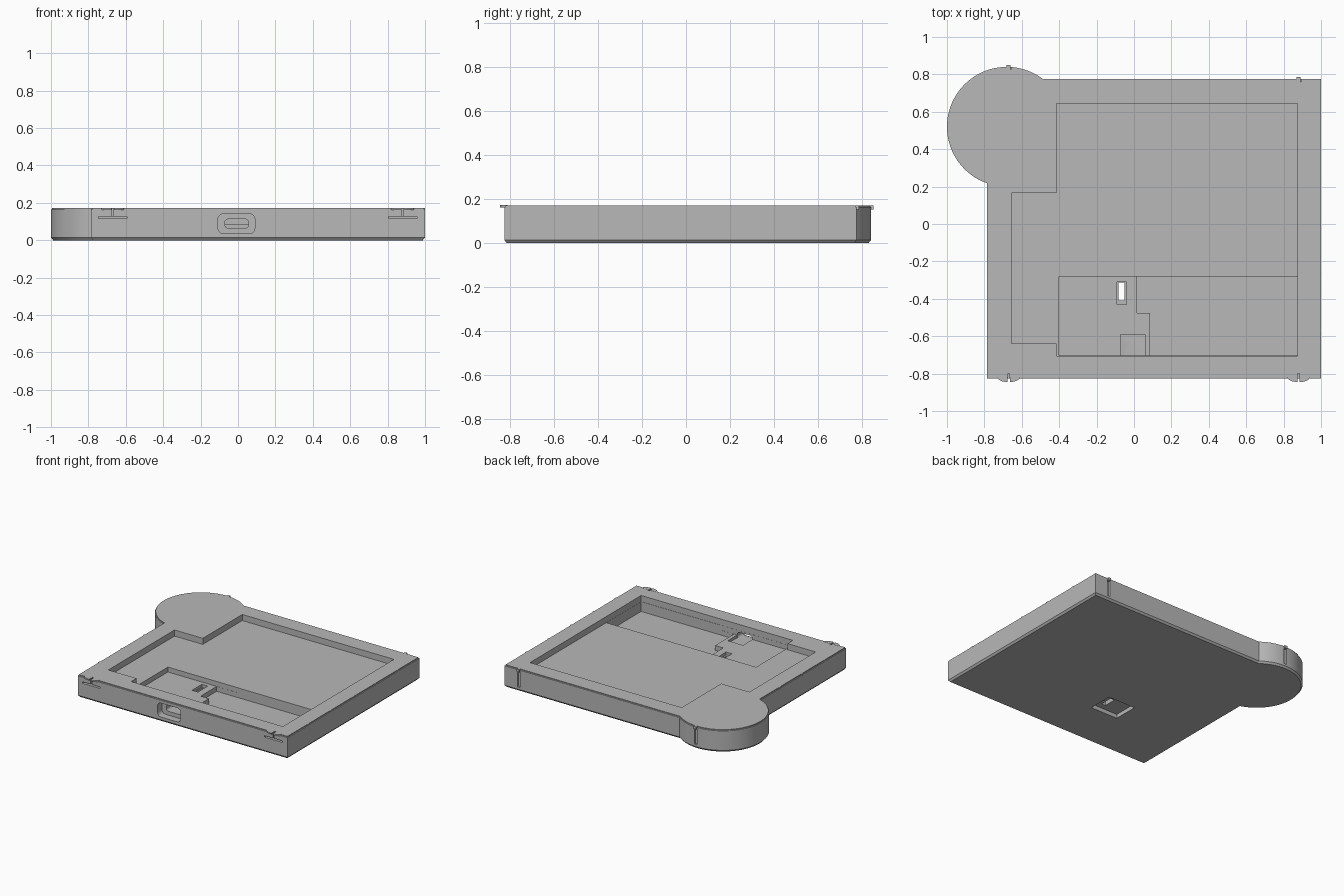
import bpy, bmesh, math

cube = bpy.data.objects.get("Cube")
if cube:
    bpy.data.objects.remove(cube, do_unlink=True)

grey = bpy.data.materials.new("plain grey")
grey.use_nodes = True
grey.diffuse_color = (0.48, 0.48, 0.48, 1)
grey.node_tree.nodes["Principled BSDF"].inputs["Base Color"].default_value = grey.diffuse_color

TOP = 0.172
FRONT, BACK, LEFT, RIGHT = -0.825, 0.775, 1.0, -0.785
CX, CY, R = -0.68, 0.52, 0.32


def loft(name, levels):
    """Solid through equal-length outlines, given as (z, points)."""
    bm = bmesh.new()
    rings = [[bm.verts.new((x, y, z)) for x, y in pts] for z, pts in levels]
    n = len(rings[0])
    for low, high in zip(rings, rings[1:]):
        for i in range(n):
            j = (i + 1) % n
            bm.faces.new((low[i], low[j], high[j], high[i]))
    bm.faces.new(rings[0][::-1])
    bm.faces.new(rings[-1])
    bmesh.ops.recalc_face_normals(bm, faces=bm.faces)
    mesh = bpy.data.meshes.new(name)
    bm.to_mesh(mesh)
    bm.free()
    mesh.materials.append(grey)
    obj = bpy.data.objects.new(name, mesh)
    bpy.context.collection.objects.link(obj)
    return obj


def prism(name, pts, z0, z1):
    return loft(name, [(z0, pts), (z1, pts)])


def box(name, x0, x1, y0, y1, z0, z1):
    return prism(name, [(x0, y0), (x1, y0), (x1, y1), (x0, y1)], z0, z1)


def rounded_slot(name, x0, x1, z0, z1, y0, y1, r):
    """Rounded rectangle in the front plane, running from y0 to y1."""
    pts = []
    corners = [(x1 - r, z1 - r), (x0 + r, z1 - r), (x0 + r, z0 + r), (x1 - r, z0 + r)]
    for k, (cx, cz) in enumerate(corners):
        for s in range(7):
            a = math.radians(90 * k + 15 * s)
            pts.append((cx + r * math.cos(a), cz + r * math.sin(a)))
    obj = prism(name, pts, y0, y1)
    for v in obj.data.vertices:
        v.co = (v.co.x, v.co.z, v.co.y)
    obj.data.flip_normals()
    return obj


def outline(inset):
    """Rectangle merged with the round corner lobe, moved inwards."""
    r = R - inset
    x0, x1, y0, y1 = RIGHT + inset, LEFT - inset, FRONT + inset, BACK - inset
    start = math.acos((y1 - CY) / r)
    a0 = math.pi / 2 - start
    a1 = math.pi * 1.5 - math.asin((CX - x0) / r)
    arc = [a0 + (a1 - a0) * i / 64 for i in range(65)]
    lobe = [(CX + r * math.cos(a), CY + r * math.sin(a)) for a in arc]
    return [(x0, y0), (x1, y0), (x1, y1)] + lobe


# Main tray with chamfered underside and a fine lip on the top edge
body = loft("case_body", [(0, outline(0.012)), (0.014, outline(0)),
                          (0.164, outline(0)), (0.165, outline(0.005)),
                          (TOP, outline(0.005))])

OVER = TOP + 0.05
cutters = [
    # Shallow pocket with stepped corners
    prism("shallow_pocket", [(-0.655, -0.64), (-0.415, -0.64), (-0.415, -0.705),
                             (0.875, -0.705), (0.875, 0.645), (-0.415, 0.645),
                             (-0.415, 0.165), (-0.655, 0.165)], 0.125, OVER),
    # Raised shelf, then the deep bay beside it
    box("shelf_pocket", -0.4, 0.2, -0.704, -0.28, 0.087, OVER),
    prism("deep_pocket", [(0.015, -0.281), (0.015, -0.475), (0.085, -0.475),
                          (0.085, -0.703), (0.874, -0.703), (0.874, -0.281)], 0.05, OVER),
    # Front port and its seat in the shelf
    rounded_slot("port_recess", -0.107, 0.09, 0.035, 0.142, -0.9, -0.77, 0.03),
    rounded_slot("port_hole", -0.07, 0.056, 0.065, 0.113, -0.9, -0.65, 0.018),
    box("port_seat", -0.072, 0.058, -0.702, -0.59, 0.066, OVER),
    # Switch slot through the floor, recessed below
    box("switch_seat", -0.09, -0.04, -0.43, -0.31, 0.065, OVER),
    box("switch_hole", -0.083, -0.05, -0.41, -0.312, -0.1, OVER),
    box("underside_recess", -0.225, 0.005, -0.455, -0.265, -0.1, 0.03),
]

# Front clip grooves
for x in (-0.67, 0.88):
    cutters += [
        box("clip_groove", x - 0.076, x + 0.076, -0.9, -0.785, 0.116, 0.128),
        box("clip_stem", x - 0.005, x + 0.005, -0.9, -0.8, 0.12, OVER),
    ]

# Rear latch grooves
latches = ((-0.67, 0.84), (0.88, BACK))
for x, y in latches:
    cutters.append(box("latch_groove", x - 0.012, x + 0.012, y - 0.015, y + 0.1, 0.03, OVER))

for cutter in cutters:
    cutter.hide_render = True
    mod = body.modifiers.new(cutter.name, "BOOLEAN")
    mod.operation = "DIFFERENCE"
    mod.solver = "EXACT"
    mod.object = cutter
bpy.context.view_layer.update()
cut_mesh = bpy.data.meshes.new_from_object(
    body.evaluated_get(bpy.context.evaluated_depsgraph_get()))
body.modifiers.clear()
body.data = cut_mesh
for cutter in cutters:
    bpy.data.objects.remove(cutter, do_unlink=True)

# Front clip tabs: thin half discs split by the stem
for x, side in ((-0.67, "right"), (0.88, "left")):
    for s in (-1, 1):
        pts = [(x + s * 0.006, -0.81), (x + s * 0.062, -0.81)]
        pts += [(x + s * (0.006 + 0.056 * math.cos(a)), -0.815 - 0.03 * math.sin(a))
                for a in (math.radians(15 * i) for i in range(7))]
        prism(f"clip_tab_{side}", pts, 0.163, TOP + 0.001)

# Rear latch nubs
for x, y in latches:
    box("latch_nub", x - 0.011, x + 0.011, y - 0.016, y + 0.01, 0.152, TOP)

# Small locating nubs along both sides
for i in range(5):
    y = 0.52 - 0.2725 * i
    box("side_nub_left", 0.993, 1.0, y - 0.008, y + 0.008, 0.16, TOP)
    if i > 1:
        box("side_nub_right", RIGHT - 0.001, RIGHT + 0.007, y - 0.008, y + 0.008, 0.16, TOP)

# Smooth the round lobe while keeping edges sharp
bpy.ops.object.select_all(action="DESELECT")
body.select_set(True)
bpy.context.view_layer.objects.active = body
bpy.ops.object.shade_smooth_by_angle(angle=math.radians(25))
